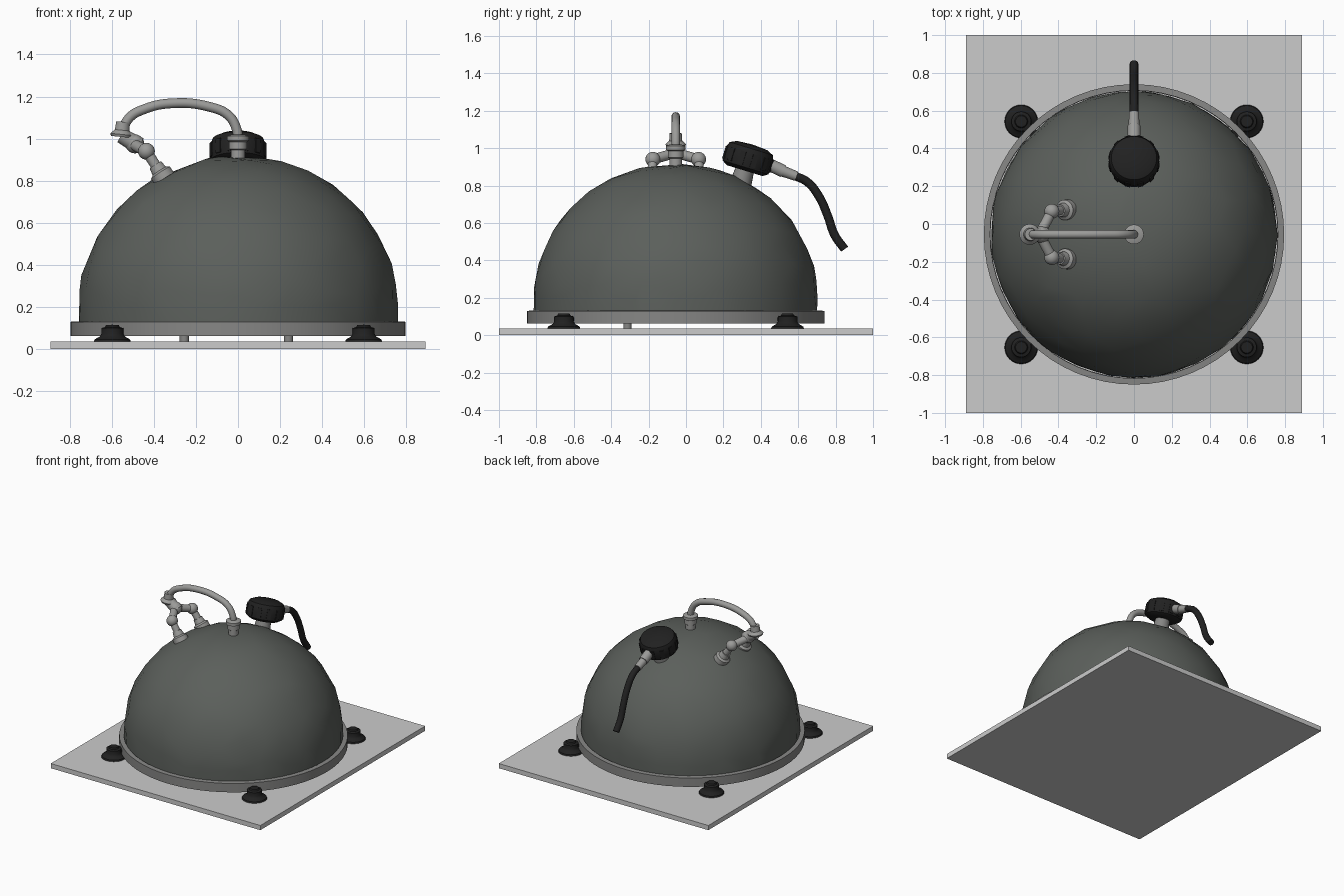
import bpy, bmesh, math, random
from mathutils import Vector, Matrix

if "Cube" in bpy.data.objects:
    bpy.data.objects.remove(bpy.data.objects["Cube"])

random.seed(4)
CY = -0.055                      # y of the dome axis


def material(name, r, g, b):
    m = bpy.data.materials.new(name)
    m.diffuse_color = (r, g, b, 1)
    m.use_nodes = True
    m.node_tree.nodes["Principled BSDF"].inputs["Base Color"].default_value = m.diffuse_color
    return m


STEEL = material("dark_green_grey", 0.105, 0.115, 0.105)
PLATE = material("light_grey", 0.6, 0.6, 0.6)
RING = material("mid_grey", 0.24, 0.24, 0.235)
PIPE = material("pipe_grey", 0.33, 0.33, 0.32)
BLACK = material("black_rubber", 0.015, 0.015, 0.015)


def finish(name, bm, mat, smooth=True, angle=35):
    bmesh.ops.recalc_face_normals(bm, faces=bm.faces)
    me = bpy.data.meshes.new(name)
    bm.to_mesh(me)
    bm.free()
    me.materials.append(mat)
    ob = bpy.data.objects.new(name, me)
    bpy.context.collection.objects.link(ob)
    if smooth:
        bpy.ops.object.select_all(action='DESELECT')
        ob.select_set(True)
        bpy.context.view_layer.objects.active = ob
        bpy.ops.object.shade_smooth_by_angle(angle=math.radians(angle))
    return ob


def lathe(name, profile, loc, mat, axis=(0, 0, 1), segs=32, closed=False):
    """Spin (radius, height) points around an axis placed at loc."""
    bm = bmesh.new()
    vs = [bm.verts.new((r, 0, h)) for r, h in profile]
    pairs = list(zip(vs, vs[1:])) + ([(vs[-1], vs[0])] if closed else [])
    es = [bm.edges.new(p) for p in pairs]
    bmesh.ops.spin(bm, geom=vs + es, cent=(0, 0, 0), axis=(0, 0, 1),
                   angle=2 * math.pi, steps=segs, use_duplicate=False)
    bmesh.ops.remove_doubles(bm, verts=bm.verts, dist=1e-4)
    rot = Vector(axis).to_track_quat('Z', 'Y').to_matrix().to_4x4()
    bmesh.ops.transform(bm, verts=bm.verts, matrix=Matrix.Translation(loc) @ rot)
    return finish(name, bm, mat)


def rod(name, a, b, r, mat, r2=None, segs=20):
    a, b = Vector(a), Vector(b)
    h = (b - a).length
    r2 = r if r2 is None else r2
    return lathe(name, [(0, 0), (r, 0), (r2, h), (0, h)], a, mat, b - a, segs)


def ball(name, loc, r, mat):
    bm = bmesh.new()
    bmesh.ops.create_uvsphere(bm, u_segments=20, v_segments=12, radius=r,
                              matrix=Matrix.Translation(loc))
    return finish(name, bm, mat)


def box(name, size, matrix, mat):
    bm = bmesh.new()
    bmesh.ops.create_cube(bm, size=1, matrix=matrix @ Matrix.Diagonal((*size, 1)))
    return finish(name, bm, mat, smooth=False)


def tube(name, pts, r, mat):
    """Smooth bent pipe through the given points."""
    cu = bpy.data.curves.new(name, 'CURVE')
    cu.dimensions = '3D'
    cu.bevel_depth, cu.bevel_resolution, cu.resolution_u = r, 4, 8
    cu.use_fill_caps = True
    sp = cu.splines.new('BEZIER')
    sp.bezier_points.add(len(pts) - 1)
    for p, co in zip(sp.bezier_points, pts):
        p.co = co
        p.handle_left_type = p.handle_right_type = 'AUTO'
    cu.materials.append(mat)
    ob = bpy.data.objects.new(name, cu)
    bpy.context.collection.objects.link(ob)
    bpy.ops.object.select_all(action='DESELECT')
    ob.select_set(True)
    bpy.context.view_layer.objects.active = ob
    bpy.ops.object.convert(target='MESH')
    bpy.ops.object.shade_smooth_by_angle(angle=math.radians(40))


# base slab
box("base_plate", (1.78, 2.0, 0.036), Matrix.Translation((0, 0, 0.018)), PLATE)

# hammered, slightly uneven dome with a straight lower skirt
bm = bmesh.new()
bmesh.ops.create_icosphere(bm, subdivisions=4, radius=1)
for v in bm.verts:
    v.co = (v.co + Vector([random.uniform(-0.025, 0.025) for _ in range(3)])).normalized()
    v.co *= random.uniform(0.992, 1.003)
bmesh.ops.bisect_plane(bm, geom=bm.verts[:] + bm.edges[:] + bm.faces[:], dist=1e-4,
                       plane_co=(0, 0, 0), plane_no=(0, 0, 1), clear_inner=True)
for v in bm.verts:
    v.co = (v.co.x * 0.76, v.co.y * 0.76 + CY, min(0.2 + v.co.z * 0.718, 0.915))
rim = [e for e in bm.edges if e.is_boundary]
ext = bmesh.ops.extrude_edge_only(bm, edges=rim)["geom"]
for v in ext:
    if isinstance(v, bmesh.types.BMVert):
        v.co.z = 0.065
dome = finish("dome", bm, STEEL, angle=60)
dec = dome.modifiers.new("facets", 'DECIMATE')
dec.ratio = 0.4

# rim ring, floor and pegs under the dome
lathe("rim_ring", [(0.76, 0.062), (0.795, 0.062), (0.795, 0.13), (0.762, 0.132)],
      (0, CY, 0), RING, segs=64, closed=True)
lathe("dome_floor", [(0, 0.064), (0.755, 0.064), (0.755, 0.074), (0, 0.074)],
      (0, CY, 0), STEEL, segs=48)
for x in (-0.255, 0.24):
    rod("floor_peg", (x, -0.313, 0.036), (x, -0.313, 0.07), 0.022, RING)

# rubber feet at the four corners
for sx in (-1, 1):
    for sy in (-1, 1):
        c = Vector((sx * 0.597, CY + sy * 0.598, 0))
        lathe("rubber_foot", [(0, 0.036), (0.088, 0.036), (0.084, 0.046), (0.06, 0.06),
                              (0.052, 0.072), (0.052, 0.1), (0.035, 0.105),
                              (0.03, 0.115), (0, 0.116)], c, BLACK)
        a = math.atan2(sy, sx)
        box("foot_bracket", (0.1, 0.05, 0.02),
            Matrix.Translation(c + Vector((-sx * 0.03, -sy * 0.03, 0.085)))
            @ Matrix.Rotation(a, 4, 'Z'), BLACK)

# curved pipe with its top fitting
lathe("top_fitting", [(0, 0.9), (0.034, 0.9), (0.034, 0.945), (0.042, 0.95), (0.042, 0.985),
                      (0.052, 0.99), (0.052, 1.012), (0.03, 1.02), (0, 1.02)],
      (0, CY, 0), PIPE, segs=24)
tube("arched_pipe", [(x, CY, z) for x, z in
                     [(0, 1.0), (-0.005, 1.04), (-0.045, 1.11), (-0.14, 1.152), (-0.31, 1.168),
                      (-0.44, 1.142), (-0.52, 1.095), (-0.552, 1.02)]], 0.023, PIPE)

# valve body with two branches down to the dome
lathe("pipe_collar", [(0, -0.012), (0.05, -0.012), (0.055, 0), (0.035, 0.02),
                      (0.032, 0.06), (0, 0.06)], (-0.552, CY, 1.02), PIPE, (0.1, 0, 1), 24)
rod("valve_body", (-0.555, CY, 1.015), (-0.47, CY, 0.965), 0.036, PIPE, 0.042)
ball("valve_hub", (-0.49, CY, 0.975), 0.045, PIPE)
for s in (-1, 1):
    joint = Vector((-0.435, CY + s * 0.122, 0.94))
    foot = Vector((-0.36, CY + s * 0.13, 0.825))
    rod("valve_branch", (-0.5, CY, 0.975), joint, 0.027, PIPE)
    ball("branch_joint", joint, 0.04, PIPE)
    rod("branch_leg", joint, foot, 0.025, PIPE)
    up = (joint - foot).normalized()
    lathe("branch_flange", [(0, -0.02), (0.054, -0.02), (0.054, 0.015), (0.038, 0.025),
                            (0.032, 0.06), (0, 0.06)], foot, PIPE, up, 24)

# black housing leaning to the back
t = math.radians(17)
axis = Vector((0, math.sin(t), math.cos(t)))
hc = Vector((0, 0.333, 0.945))
lathe("housing", [(0, -0.068), (0.1, -0.068), (0.128, -0.05), (0.134, -0.01), (0.131, 0.03),
                  (0.12, 0.055), (0.085, 0.072), (0, 0.078)], hc, BLACK, axis, 40)
rod("housing_neck", hc - axis * 0.15, hc - axis * 0.06, 0.06, RING, 0.05)
frame = Matrix.Translation(hc) @ Matrix.Rotation(-t, 4, 'X')
for i in range(12):
    box("housing_rib", (0.012, 0.03, 0.07),
        frame @ Matrix.Rotation(math.pi * (i + 0.5) / 6, 4, 'Z')
        @ Matrix.Translation((0.129, 0, -0.005)), BLACK)

# hose connector and hose
rod("hose_connector", (0, 0.45, 0.91), (0, 0.52, 0.877), 0.034, PIPE)
rod("hose_sleeve", (0, 0.51, 0.88), (0, 0.59, 0.85), 0.03, PIPE, 0.026)
tube("hose", [(0, y, z) for y, z in
              [(0.575, 0.855), (0.65, 0.818), (0.712, 0.74), (0.757, 0.64),
               (0.795, 0.535), (0.848, 0.46)]], 0.023, BLACK)
